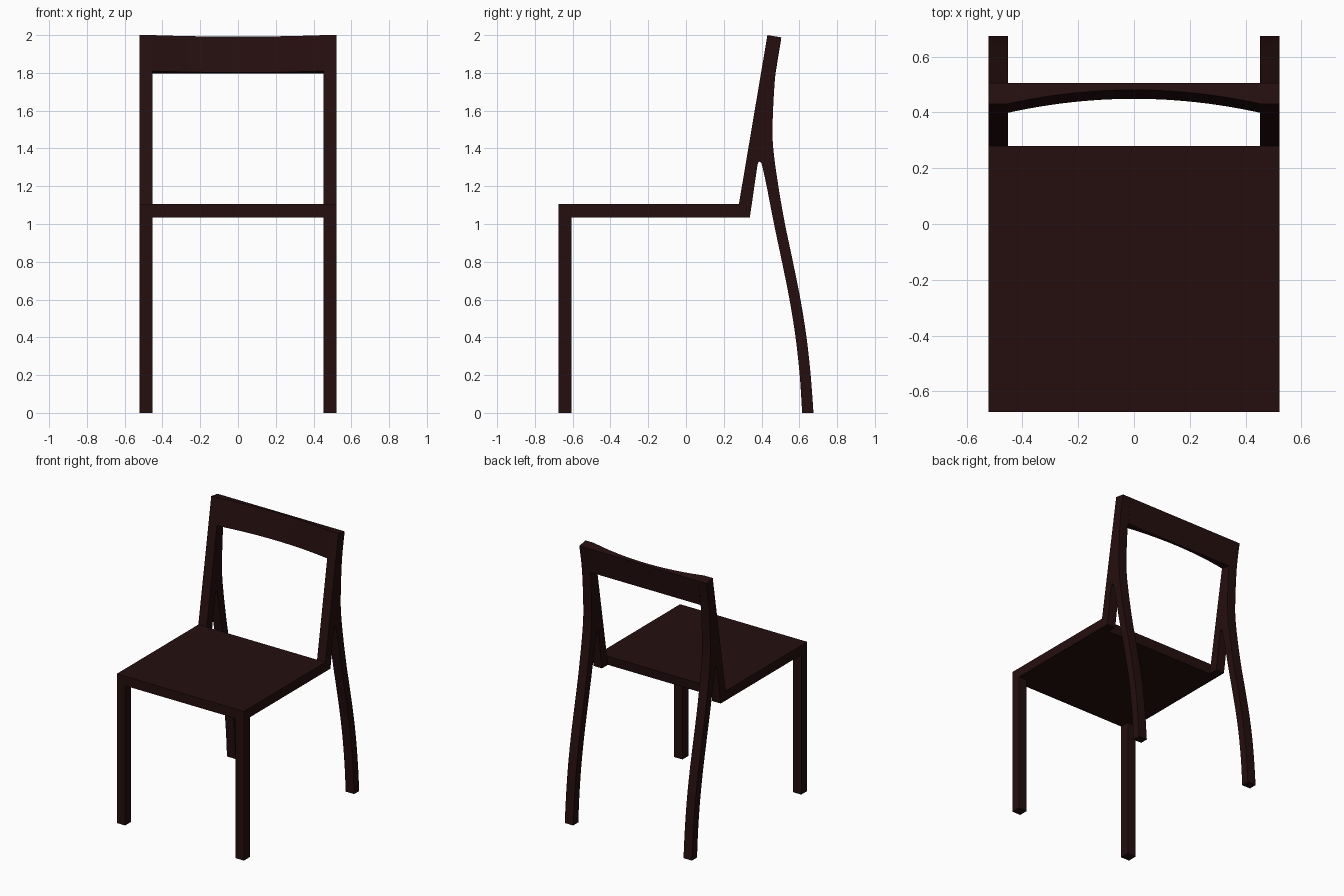
import bpy, bmesh, math

if "Cube" in bpy.data.objects:
    bpy.data.objects.remove(bpy.data.objects["Cube"])

wood = bpy.data.materials.new("dark brown wood")
wood.diffuse_color = (0.0185, 0.0045, 0.0045, 1)
wood.use_nodes = True
wood.node_tree.nodes["Principled BSDF"].inputs["Base Color"].default_value = wood.diffuse_color


def finish(name, bm):
    bmesh.ops.recalc_face_normals(bm, faces=bm.faces)
    me = bpy.data.meshes.new(name)
    bm.to_mesh(me)
    bm.free()
    for p in me.polygons:
        p.use_smooth = True
    me.set_sharp_from_angle(angle=math.radians(30))
    me.materials.append(wood)
    ob = bpy.data.objects.new(name, me)
    bpy.context.collection.objects.link(ob)
    return ob


def extrude_profile(name, pts, x0, x1):
    """Solid from a (y, z) outline, extruded from x0 to x1."""
    bm = bmesh.new()
    a = [bm.verts.new((x0, y, z)) for y, z in pts]
    b = [bm.verts.new((x1, y, z)) for y, z in pts]
    bm.faces.new(a)
    bm.faces.new(b[::-1])
    for i in range(len(a)):
        j = (i + 1) % len(a)
        bm.faces.new((a[i], b[i], b[j], a[j]))
    return finish(name, bm)


def spline(pts, n=5):
    """Catmull-Rom curve through the points."""
    out = []
    for i in range(len(pts) - 1):
        p0, p1, p2 = pts[max(i - 1, 0)], pts[i], pts[i + 1]
        p3 = pts[min(i + 2, len(pts) - 1)]
        for k in range(n):
            t = k / n
            out.append(tuple(0.5 * (2 * b + (c - a) * t + (2 * a - 5 * b + 4 * c - d) * t * t
                                    + (3 * b - a - 3 * c + d) * t ** 3)
                             for a, b, c, d in zip(p0, p1, p2, p3)))
    return out + [pts[-1]]


IN, OUT = 0.452, 0.521

# Seat slab, its back edge meeting the slanted posts
extrude_profile("seat", [(-0.675, 1.035), (-0.675, 1.105), (0.28, 1.105), (0.269, 1.035)], -OUT, OUT)

# Forked back: leaning post and curved rear leg in one outline
rear = spline([(0.505, 1.988), (0.474, 1.8), (0.459, 1.55), (0.462, 1.4), (0.489, 1.2),
               (0.524, 1.0), (0.566, 0.8), (0.606, 0.6), (0.638, 0.4), (0.66, 0.2), (0.675, 0)])
inner = spline([(0.615, 0), (0.602, 0.2), (0.58, 0.4), (0.548, 0.6), (0.508, 0.8),
                (0.466, 1.0), (0.427, 1.2), (0.403, 1.31)])
crotch = [(0.398, 1.325), (0.39, 1.331), (0.382, 1.325), (0.378, 1.31)]
outline = [(0.269, 1.035), (0.28, 1.105), (0.431, 2.0)] + rear + inner + crotch + [(0.338, 1.035)]

for side, s in (("left", -1), ("right", 1)):
    extrude_profile("back_post_and_leg_" + side, outline, s * IN, s * OUT)
    extrude_profile("front_leg_" + side,
                    [(-0.675, 0), (-0.675, 1.035), (-0.605, 1.035), (-0.605, 0)], s * IN, s * OUT)

# Backrest: straight rear face, hollowed front face
bm = bmesh.new()
N = 24
rings = []
for i in range(N + 1):
    u = -1 + 2 * i / N
    d = 0.05 * (1 - u * u)
    section = [(0.399 + d, 1.81 - 0.16 * d), (0.431 + d, 2.0 - 0.16 * d),
               (0.505, 1.988), (0.474, 1.798)]
    rings.append([bm.verts.new((u * IN, y, z)) for y, z in section])
for r, q in zip(rings, rings[1:]):
    for k in range(4):
        m = (k + 1) % 4
        bm.faces.new((r[k], r[m], q[m], q[k]))
bm.faces.new(rings[0])
bm.faces.new(rings[-1][::-1])
finish("backrest", bm)
